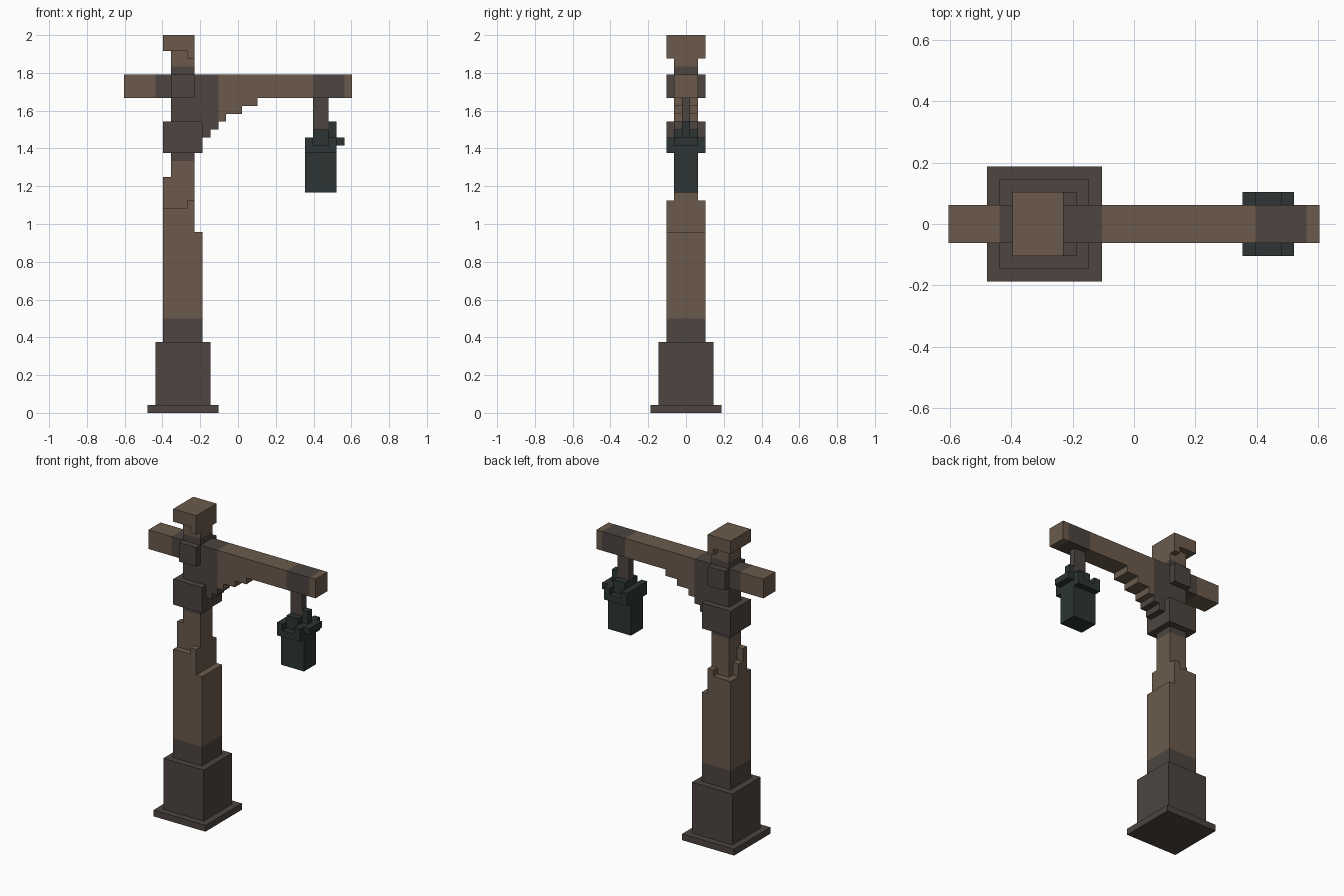
import bpy, bmesh

if "Cube" in bpy.data.objects:
    bpy.data.objects.remove(bpy.data.objects["Cube"])

U = 2 / 48  # edge of one block


def material(name, rgb):
    m = bpy.data.materials.new(name)
    m.diffuse_color = (*rgb, 1)
    m.use_nodes = True
    m.node_tree.nodes["Principled BSDF"].inputs["Base Color"].default_value = m.diffuse_color
    return m


MATS = [material("weathered_brown", (0.147, 0.102, 0.072)),
        material("dark_brown", (0.074, 0.060, 0.051)),
        material("lantern_green", (0.025, 0.036, 0.034))]
BROWN, DARK, GREEN = 0, 1, 2


def box(x0, x1, depth, z0, z1, mat, y0=None):
    """Block cells; depth is centred on the beam unless y0 is given."""
    if y0 is None:
        y0 = (9 - depth) // 2
    return {(x, y, z): mat for x in range(x0, x1)
            for y in range(y0, y0 + depth) for z in range(z0, z1)}


def join(*boxes):
    cells = {}
    for b in boxes:
        cells.update(b)
    return cells


parts = {}

# Stepped foot
parts["foot_plate"] = box(3, 12, 9, 0, 1, DARK)
parts["pedestal"] = box(4, 11, 7, 1, 9, DARK)

# Lower post with a worn, uneven top
parts["post"] = join(
    box(5, 10, 5, 9, 12, DARK),
    box(5, 10, 5, 12, 23, BROWN),
    box(5, 9, 5, 23, 26, BROWN),
    box(8, 9, 5, 26, 27, BROWN),
    box(5, 6, 1, 26, 30, BROWN, 3),
    box(5, 6, 1, 26, 28, BROWN, 4),
    box(6, 9, 3, 26, 32, BROWN),
    box(6, 9, 3, 32, 33, DARK))

# Collar, upper shaft and cap
parts["collar"] = box(5, 10, 5, 33, 37, DARK)
parts["upper_shaft"] = join(box(6, 9, 3, 37, 40, DARK),
                            box(6, 9, 3, 43, 44, DARK),
                            box(6, 9, 3, 44, 46, BROWN))
parts["cap"] = join(box(8, 9, 5, 45, 46, BROWN), box(5, 9, 5, 46, 48, BROWN))

# Cross beam with darker bands, and the joint plates on its sides
parts["beam"] = join(box(0, 29, 3, 40, 43, BROWN),
                     box(4, 12, 3, 40, 43, DARK),
                     box(24, 28, 3, 40, 43, DARK))
parts["joint_plates"] = join(box(6, 9, 1, 40, 43, DARK, 2),
                             box(6, 9, 1, 40, 43, DARK, 6))

# Stepped brace under the beam: column -> underside height
parts["brace"] = join(*[box(x, x + 1, 3, z, 40, DARK if x < 12 else BROWN)
                        for x, z in zip(range(9, 17),
                                        (37, 35, 36, 37, 38, 38, 39, 39))])

# Hanging lantern
parts["hanger"] = box(24, 26, 1, 36, 40, DARK)
parts["lantern_body"] = box(23, 27, 3, 28, 35, GREEN)
parts["lantern_roof"] = join(
    box(23, 27, 5, 33, 34, GREEN),
    box(23, 24, 5, 34, 35, GREEN),
    box(26, 27, 5, 34, 35, GREEN),
    box(27, 28, 3, 34, 35, GREEN),
    box(24, 26, 3, 35, 36, GREEN),
    box(26, 27, 1, 35, 37, GREEN))

# Earlier parts own shared cells, so no block is made twice
taken = set()
for name in parts:
    parts[name] = {c: m for c, m in parts[name].items() if c not in taken}
    taken |= set(parts[name])


def build(name, cells):
    """Make the outer skin of the cells."""
    bm = bmesh.new()
    verts = {}

    def vert(p):
        if p not in verts:
            verts[p] = bm.verts.new(((p[0] - 14.5) * U, (p[1] - 4.5) * U, p[2] * U))
        return verts[p]

    for c, mat in cells.items():
        for axis in range(3):
            for side in (0, 1):
                near = list(c)
                near[axis] += 1 if side else -1
                if tuple(near) in taken:
                    continue
                corners = []
                for a, b in ((0, 0), (1, 0), (1, 1), (0, 1)):
                    p = list(c)
                    p[axis] += side
                    p[(axis + 1) % 3] += a
                    p[(axis + 2) % 3] += b
                    corners.append(vert(tuple(p)))
                face = bm.faces.new(corners if side else corners[::-1])
                face.material_index = mat
    mesh = bpy.data.meshes.new(name)
    bm.to_mesh(mesh)
    bm.free()
    for m in MATS:
        mesh.materials.append(m)
    bpy.context.collection.objects.link(bpy.data.objects.new(name, mesh))


for name, cells in parts.items():
    build(name, cells)
